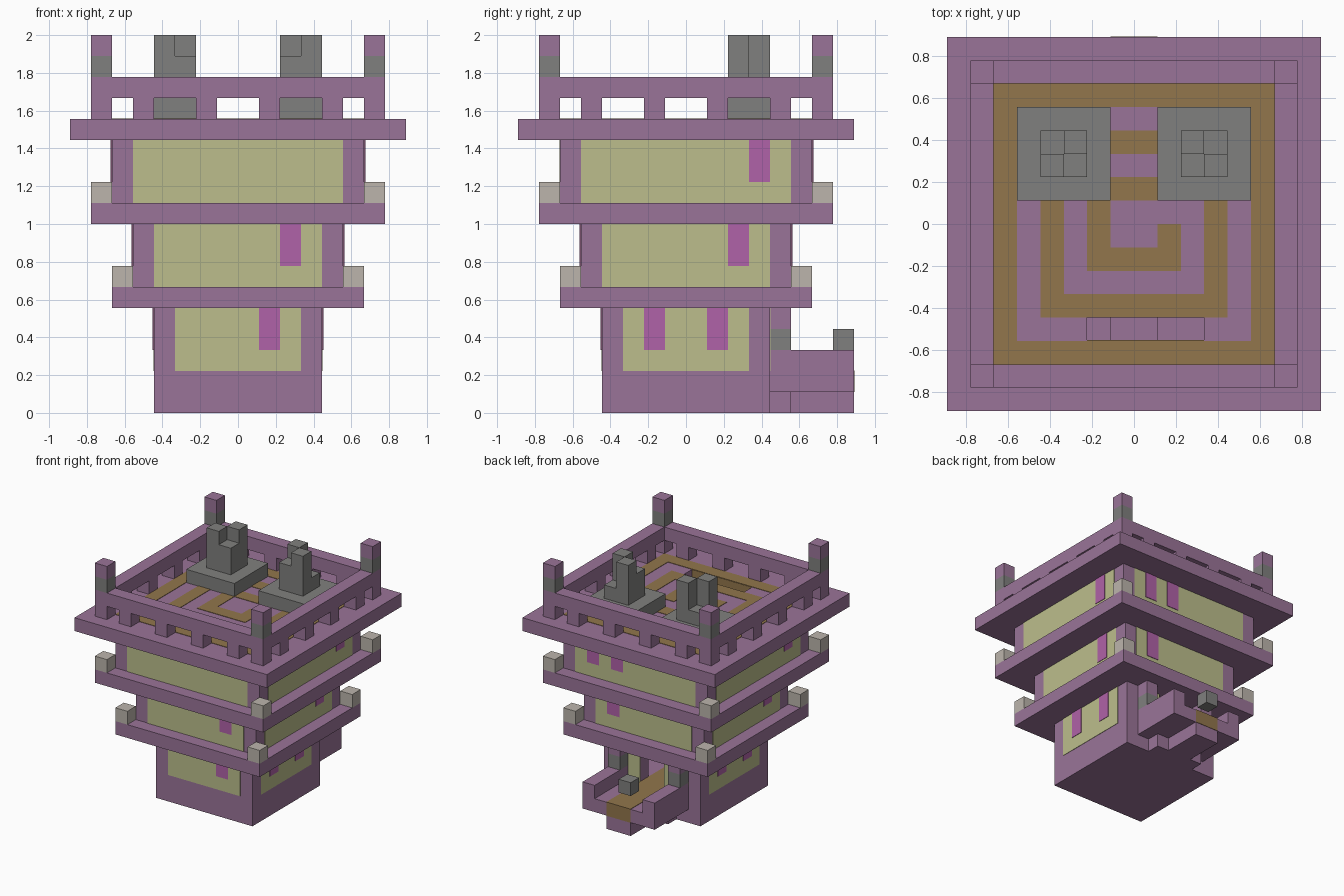
import bpy

U = 1 / 9  # one building block

cube = bpy.data.objects.get("Cube")
if cube:
    bpy.data.objects.remove(cube, do_unlink=True)


def material(name, rgb):
    lin = [((c / 255 + 0.055) / 1.055) ** 2.4 for c in rgb] + [1]
    m = bpy.data.materials.new(name)
    m.use_nodes = True
    m.diffuse_color = lin
    m.node_tree.nodes["Principled BSDF"].inputs["Base Color"].default_value = lin
    return m


PURPLE = material("purple brick", (154, 116, 152))
OLIVE = material("pale olive", (188, 190, 140))
BROWN = material("brown path", (146, 118, 76))
MAGENTA = material("magenta banner", (176, 98, 168))
GREY = material("grey stone", (128, 128, 126))
CREAM = material("cream lamp", (188, 181, 172))

CORNERS = ((0, 0), (1, 0), (1, 1), (0, 1))


def boxes(name, mat, *spans):
    """One object from boxes given as (x0, x1, y0, y1, z0, z1) in blocks."""
    verts, faces = [], []
    for x0, x1, y0, y1, z0, z1 in spans:
        n = len(verts)
        for z in (z0, z1):
            verts += [((x0, x1)[i] * U, (y0, y1)[j] * U, z * U) for i, j in CORNERS]
        faces += [(n + 3, n + 2, n + 1, n), (n + 4, n + 5, n + 6, n + 7)]
        for k in range(4):
            m = (k + 1) % 4
            faces.append((n + k, n + m, n + m + 4, n + k + 4))
    mesh = bpy.data.meshes.new(name)
    mesh.from_pydata(verts, [], faces)
    mesh.materials.append(mat)
    ob = bpy.data.objects.new(name, mesh)
    bpy.context.collection.objects.link(ob)
    return ob


def square(r, z0, z1):
    return (-r, r, -r, r, z0, z1)


def ring(r, z0, z1, t=1):
    """Four walls of thickness t around a square of half width r."""
    return [(-r, r, -r, t - r, z0, z1), (-r, r, r - t, r, z0, z1),
            (-r, t - r, t - r, r - t, z0, z1), (r - t, r, t - r, r - t, z0, z1)]


def corners(r, z0, z1):
    """Unit blocks on the four corners of a square of half width r."""
    return [(x, x + 1, y, y + 1, z0, z1) for x in (-r, r - 1) for y in (-r, r - 1)]


def plate(side, r, a0, a1, z0, z1, t):
    """Thin plate on one wall, running from a0 to a1 along it."""
    lo, hi = (r, r + t) if side in ("right", "back") else (-r - t, -r)
    if side in ("front", "back"):
        return (a0, a1, lo, hi, z0, z1)
    return (lo, hi, a0, a1, z0, z1)


SIDES = ("front", "right", "back", "left")

# Ground storey, with a doorway in the back wall
boxes("ground_floor", PURPLE, square(4, 0, 2))
boxes("ground_walls", PURPLE, *ring(4, 2, 5)[:1], *ring(4, 2, 5)[2:],
      (-4, -1, 3, 4, 2, 5), (1, 4, 3, 4, 2, 5))
boxes("ground_panels", OLIVE,
      *[plate(s, 4, -3, 3, 2, 5, 0.03) for s in SIDES if s != "back"],
      plate("back", 4, -3, -1, 2, 5, 0.03), plate("back", 4, 1, 3, 2, 5, 0.03))

# Upper storeys: hollow walls with panels
for name, r, z in (("middle", 5, 6), ("upper", 6, 10)):
    boxes(name + "_walls", PURPLE, *ring(r, z, z + 3))
    boxes(name + "_panels", OLIVE,
          *[plate(s, r, 1 - r, r - 1, z, z + 3, 0.03) for s in SIDES])

# Ledges with lamps on their corners
for name, r, z in (("lower", 6, 5), ("middle", 7, 9)):
    boxes(name + "_ledge", PURPLE, square(r, z, z + 1))
    boxes(name + "_lamps", CREAM, *corners(r, z + 1, z + 2))

# Banners: wall, storey half width, start along wall, top height
BANNERS = (("front", 4, 1, 5), ("front", 5, 2, 9),
           ("right", 4, -2, 5), ("right", 4, 1, 5), ("right", 5, 2, 9), ("right", 6, 3, 13),
           ("back", 5, 2, 9), ("back", 6, 1, 13), ("back", 6, 3, 13),
           ("left", 4, -2, 5), ("left", 4, 1, 5), ("left", 5, -3, 9), ("left", 6, -4, 13))
boxes("banners", MAGENTA,
      *[plate(s, r, a, a + 1, top - 2, top, 0.07) for s, r, a, top in BANNERS])

# Roof slab around the stairwell, and the stairs going down
boxes("roof_slab", PURPLE, (-8, 8, -8, -5, 13, 14), (-8, 8, -4, 8, 13, 14),
      (-8, -2, -5, -4, 13, 14), (3, 8, -5, -4, 13, 14))
boxes("roof_stairs", PURPLE, (-2, -1, -5, -4, 10, 13), (-1, 1, -5, -4, 10, 12),
      (1, 3, -5, -4, 10, 11))
boxes("stairwell_edge", BROWN, (-2, 3, -5, -4.97, 13, 14))

# Spiral path on the roof
zt = 14.03
boxes("roof_path", BROWN, *ring(6, 14, zt),
      (-4, -3, -4, 4, 14, zt), (-3, 4, -4, -3, 14, zt), (3, 4, -3, 2, 14, zt),
      (-3, 3, 3, 4, 14, zt), (-2, -1, -2, 2, 14, zt), (-1, 3, 1, 2, 14, zt),
      (-1, 2, -2, -1, 14, zt), (1, 2, -1, 0, 14, zt))

# Parapet: short posts, rail and corner pillars
posts = []
for a in (-5, -2, 1, 4):
    for b in (-7, 6):
        posts += [(a, a + 1, b, b + 1, 14, 15), (b, b + 1, a, a + 1, 14, 15)]
boxes("parapet_posts", PURPLE, *posts, *corners(7, 14, 15))
boxes("parapet_rail", PURPLE, *ring(7, 15, 16))
boxes("pillar_bands", GREY, *corners(7, 16, 17))
boxes("pillar_tops", PURPLE, *corners(7, 17, 18))

# Two mirrored stone monuments
for name, s in (("left", 1), ("right", -1)):
    parts = ((1, 5, 1, 5, 14, 15), (3, 4, 2, 3, 15, 18), (2, 3, 3, 4, 15, 18),
             (2, 3, 2, 3, 15, 17), (3, 4, 3, 4, 15, 16))
    boxes(name + "_monument", GREY,
          *[(min(s * p[0], s * p[1]), max(s * p[0], s * p[1]), *p[2:]) for p in parts])

# Back porch: floor, side walls, stepped underside and pillars
boxes("porch_floor", PURPLE, (-3, 3, 4, 8, 1, 2))
boxes("porch_walls", PURPLE, (-3, -2, 4, 8, 2, 3), (2, 3, 4, 8, 2, 3))
boxes("porch_support", PURPLE, (-2, 2, 4, 5, 0, 1), (-1, 1, 5, 8, 0, 1))
boxes("porch_path", BROWN, (-1, 1, -3, 8.03, 2, 2.03), (-1, 1, 8, 8.03, 1, 2))
boxes("porch_pillar_bands", GREY, (-3, -2, 4, 5, 3, 4), (2, 3, 4, 5, 3, 4))
boxes("porch_pillar_tops", PURPLE, (-3, -2, 4, 5, 4, 5), (2, 3, 4, 5, 4, 5))
boxes("porch_block", GREY, (-1, 0, 7, 8, 3, 4))
